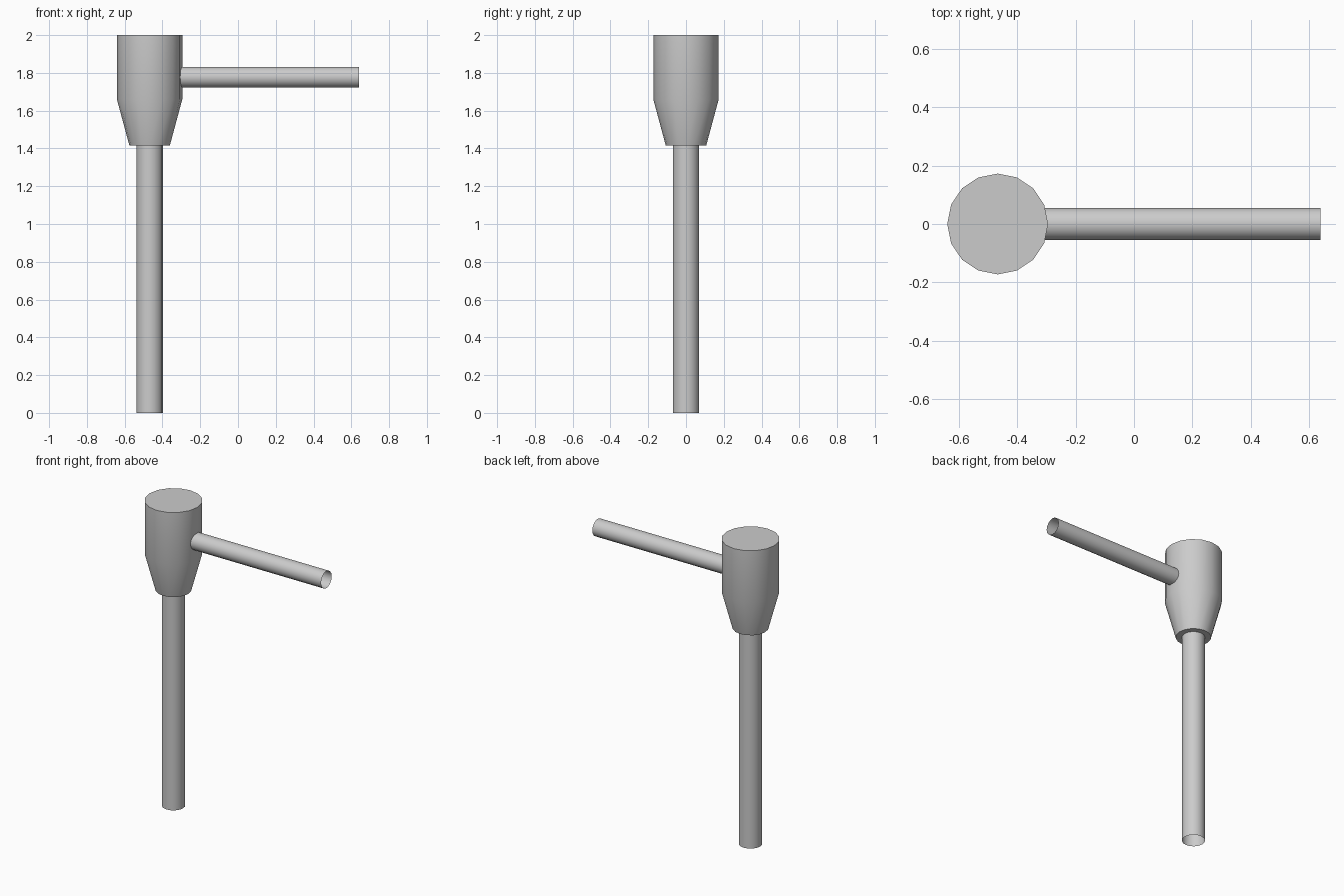
import bpy
import bmesh
from math import cos, sin, pi, radians
from mathutils import Matrix

cube = bpy.data.objects.get("Cube")
if cube:
    bpy.data.objects.remove(cube, do_unlink=True)

SIDES = 16
AXIS_X = -0.468

grey = bpy.data.materials.new("plain grey")
grey.use_nodes = True
colour = (0.6, 0.6, 0.6, 1)
grey.diffuse_color = colour
grey.node_tree.nodes["Principled BSDF"].inputs["Base Color"].default_value = colour


def lathe(name, profile, matrix, capped):
    """Spin a (radius, height) profile about its own z axis, then place it."""
    bm = bmesh.new()
    rings = [[bm.verts.new((r * cos(2 * pi * i / SIDES), r * sin(2 * pi * i / SIDES), z))
              for i in range(SIDES)] for r, z in profile]
    for low, high in zip(rings, rings[1:]):
        for i in range(SIDES):
            j = (i + 1) % SIDES
            bm.faces.new((low[i], low[j], high[j], high[i]))
    if capped:
        bm.faces.new(rings[0][::-1])
        bm.faces.new(rings[-1])
    bm.transform(matrix)
    mesh = bpy.data.meshes.new(name)
    bm.to_mesh(mesh)
    bm.free()
    mesh.materials.append(grey)
    obj = bpy.data.objects.new(name, mesh)
    bpy.context.collection.objects.link(obj)
    bpy.ops.object.select_all(action="DESELECT")
    obj.select_set(True)
    bpy.context.view_layer.objects.active = obj
    bpy.ops.object.shade_smooth_by_angle(angle=radians(35))
    return obj


upright = Matrix.Translation((AXIS_X, 0, 0))
sideways = Matrix.Translation((0, 0, 1.777)) @ Matrix.Rotation(pi / 2, 4, "Y")

# Solid head with a tapered lower part
lathe("head", [(0.107, 1.415), (0.173, 1.66), (0.173, 2.0)], upright, True)

# Open tube below the head
lathe("shaft", [(0.07, 0), (0.07, 1.415)], upright, False)

# Open tube sticking out sideways from the head
lathe("handle", [(0.0555, -0.31), (0.0555, 0.641)], sideways, False)
